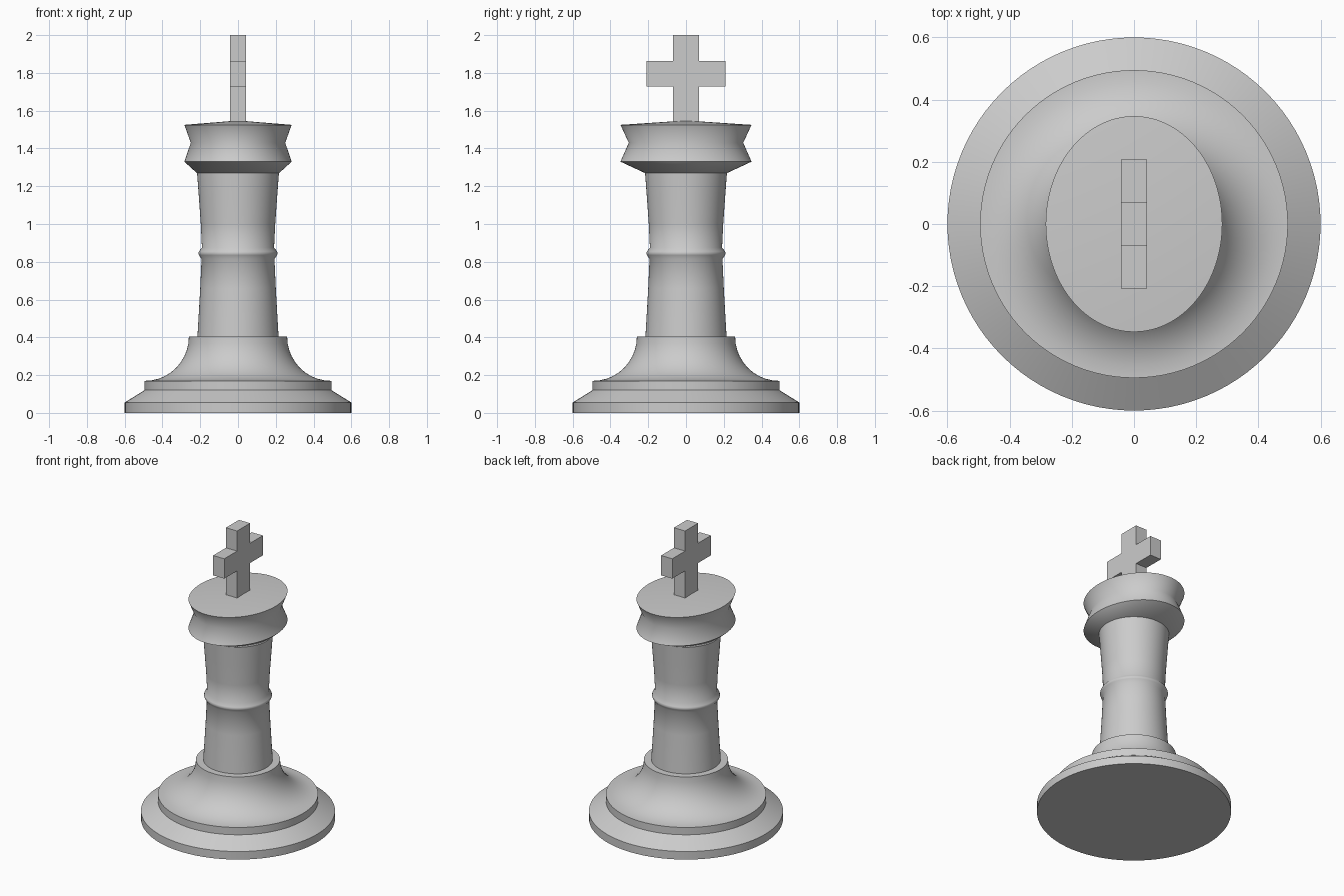
import bpy, bmesh, math

if "Cube" in bpy.data.objects:
    bpy.data.objects.remove(bpy.data.objects["Cube"])

SEGMENTS = 96


def finish(name, bm, angle=None):
    bmesh.ops.recalc_face_normals(bm, faces=bm.faces)
    mesh = bpy.data.meshes.new(name)
    bm.to_mesh(mesh)
    bm.free()
    obj = bpy.data.objects.new(name, mesh)
    bpy.context.collection.objects.link(obj)
    if angle:
        bpy.ops.object.select_all(action='DESELECT')
        obj.select_set(True)
        bpy.context.view_layer.objects.active = obj
        bpy.ops.object.shade_smooth_by_angle(angle=math.radians(angle))
    return obj


def lathe(name, profile, angle):
    """Stack of elliptical rings given as (x radius, y radius, z)."""
    bm = bmesh.new()
    rings = []
    for rx, ry, z in profile:
        if rx == 0:
            rings.append([bm.verts.new((0, 0, z))])
            continue
        rings.append([bm.verts.new((rx * math.cos(2 * math.pi * i / SEGMENTS),
                                    ry * math.sin(2 * math.pi * i / SEGMENTS), z))
                      for i in range(SEGMENTS)])
    for a, b in zip(rings, rings[1:]):
        for i in range(SEGMENTS):
            j = (i + 1) % SEGMENTS
            quad = [a[i % len(a)], a[j % len(a)], b[j % len(b)], b[i % len(b)]]
            bm.faces.new(list(dict.fromkeys(quad)))
    return finish(name, bm, angle)


def circular(points):
    return [(r, r, z) for r, z in points]


# Base: disc, bevelled step and concave flare
flare = [(0.49 - 0.23 * math.sin(t), 0.405 - 0.235 * math.cos(t))
         for t in (math.radians(a) for a in range(0, 91, 9))]
lathe("base", circular([(0, 0), (0.6, 0), (0.6, 0.055), (0.495, 0.12), (0.495, 0.17)]
                       + flare + [(0, 0.405)]), 50)

# Column: waisted shaft with a thin collar in the middle
lathe("column", circular([(0.215, 0.40), (0.208, 0.52), (0.2, 0.66), (0.193, 0.815),
                          (0.207, 0.835), (0.21, 0.845), (0.207, 0.855), (0.191, 0.875),
                          (0.197, 1.0), (0.207, 1.14), (0.217, 1.275)]), 75)

# Head: oval crown with a pinched waist and a shallow cone on top
lathe("crown", [(0, 0, 1.27), (0.218, 0.218, 1.27), (0.284, 0.347, 1.33),
                (0.25, 0.303, 1.43), (0.284, 0.347, 1.525), (0, 0, 1.548)], 60)

# Cross: outline in the side plane, extruded across x
half = [(0.07, 1.52), (0.07, 1.728), (0.208, 1.728), (0.208, 1.863),
        (0.07, 1.863), (0.07, 2.0)]
outline = half + [(-y, z) for y, z in reversed(half)]
bm = bmesh.new()
face = bm.faces.new([bm.verts.new((-0.042, y, z)) for y, z in outline])
ext = bmesh.ops.extrude_face_region(bm, geom=[face])
bmesh.ops.translate(bm, vec=(0.084, 0, 0),
                    verts=[v for v in ext["geom"] if isinstance(v, bmesh.types.BMVert)])
finish("top_cross", bm)
